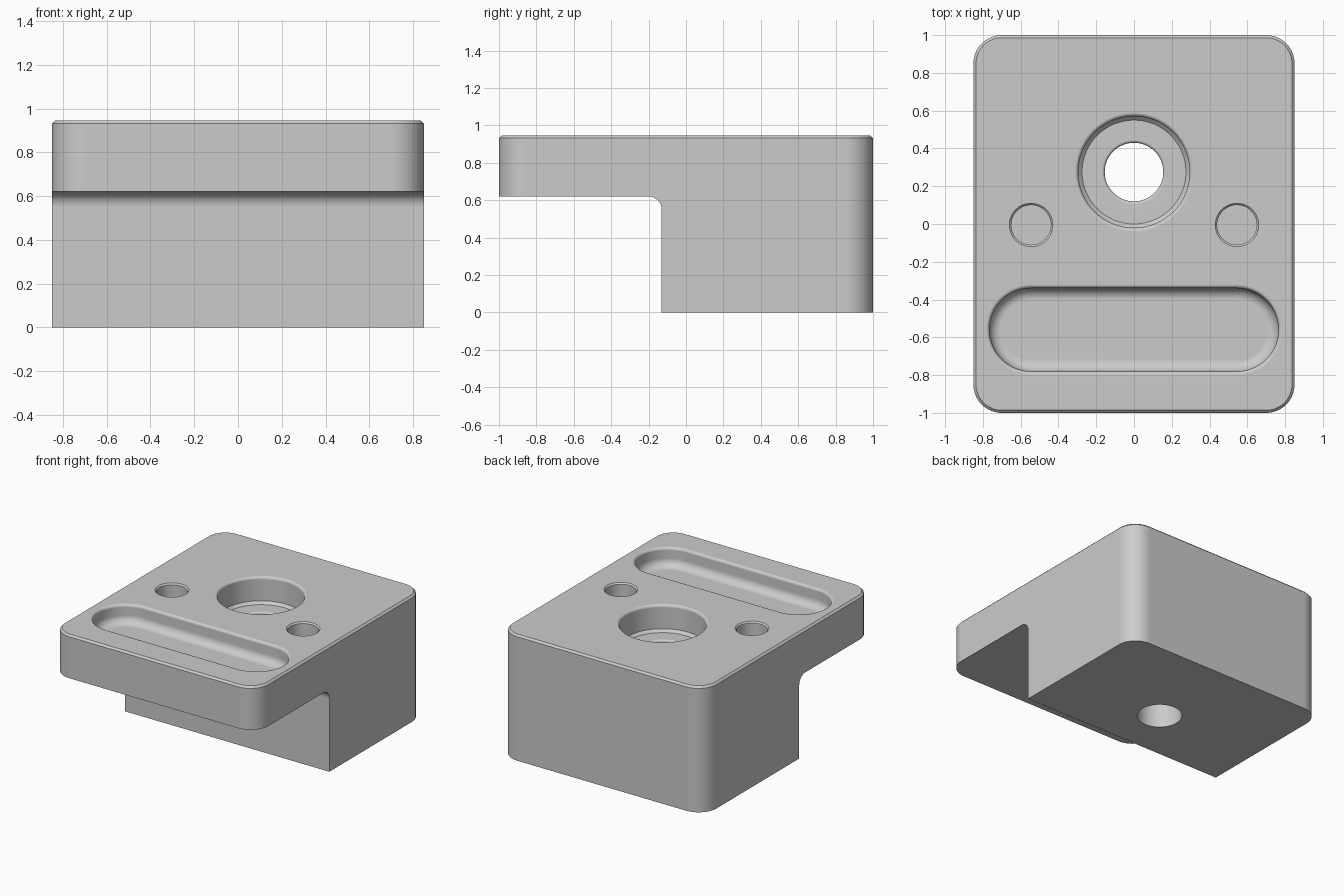
import bpy
import bmesh
from math import sin, cos, pi

TOP = 0.945
HALF_X, HALF_Y = 0.85, 1.0

if "Cube" in bpy.data.objects:
    bpy.data.objects.remove(bpy.data.objects["Cube"], do_unlink=True)

# Single material
grey = bpy.data.materials.new("light grey")
grey.use_nodes = True
colour = (0.6, 0.6, 0.6, 1)
grey.diffuse_color = colour
grey.node_tree.nodes["Principled BSDF"].inputs["Base Color"].default_value = colour


def make_object(name, bm):
    bmesh.ops.recalc_face_normals(bm, faces=bm.faces)
    mesh = bpy.data.meshes.new(name)
    bm.to_mesh(mesh)
    bm.free()
    mesh.materials.append(grey)
    obj = bpy.data.objects.new(name, mesh)
    bpy.context.collection.objects.link(obj)
    return obj


def outline(hx, hy, r, steps=16):
    """Rounded outline: a core rectangle hx, hy grown by radius r."""
    corners = [(1, 1), (-1, 1), (-1, -1), (1, -1)]
    return [(sx * hx + r * cos((q + i / steps) * pi / 2),
             sy * hy + r * sin((q + i / steps) * pi / 2))
            for q, (sx, sy) in enumerate(corners) for i in range(steps + 1)]


def loft(name, profile, hx=0, hy=0, centre=(0, 0)):
    """Closed solid through rounded outlines given as (radius, z) pairs."""
    bm = bmesh.new()
    rings = [[bm.verts.new((centre[0] + x, centre[1] + y, z)) for x, y in outline(hx, hy, r)]
             for r, z in profile]
    n = len(rings[0])
    for a, b in zip(rings, rings[1:]):
        for i in range(n):
            j = (i + 1) % n
            bm.faces.new((a[i], a[j], b[j], b[i]))
    bm.faces.new(rings[0])
    bm.faces.new(rings[-1])
    bmesh.ops.remove_doubles(bm, verts=bm.verts, dist=1e-5)
    return make_object(name, bm)


def rim(r, f, z, steps=6):
    """Rounded edge leading from a flat at height z into a wall of radius r."""
    return [(r + f - f * sin(t), z - f + f * cos(t))
            for t in (i / steps * pi / 2 for i in range(steps + 1))]


def floor_fillet(r, f, z, steps=8):
    """Rounded transition from a wall of radius r to a floor at height z."""
    return [(r - f + f * cos(t), z + f - f * sin(t))
            for t in (i / steps * pi / 2 for i in range(steps + 1))]


# Body block with rounded corners and a bevelled top edge
corner, bevel = 0.15, 0.014
body = loft("clamp_block",
            [(corner, 0), (corner, TOP - bevel), (corner - bevel, TOP)],
            HALF_X - corner, HALF_Y - corner)

# Undercut below the front overhang, with a filleted inner corner
wall_y, ceiling, fillet = -0.13, 0.62, 0.07
section = [(-1.2, -0.1), (wall_y, -0.1)]
section += [(wall_y - fillet + fillet * cos(i * pi / 16),
             ceiling - fillet + fillet * sin(i * pi / 16)) for i in range(9)]
section.append((-1.2, ceiling))
bm = bmesh.new()
side = bm.faces.new([bm.verts.new((-1, y, z)) for y, z in section])
extruded = bmesh.ops.extrude_face_region(bm, geom=[side])["geom"]
bmesh.ops.translate(bm, vec=(2, 0, 0),
                    verts=[v for v in extruded if isinstance(v, bmesh.types.BMVert)])
cutters = [make_object("undercut_cutter", bm)]

# Long slot pocket near the front
slot_r, slot_floor = 0.22, TOP - 0.14
cutters.append(loft("slot_cutter",
                    [(slot_r + 0.02, TOP + 0.05)] + rim(slot_r, 0.02, TOP)
                    + floor_fillet(slot_r, 0.06, slot_floor),
                    hx=0.545, centre=(0, -0.56)))

# Counterbored through hole
bore_floor = TOP - 0.2
cutters.append(loft("bore_cutter",
                    [(0.315, TOP + 0.05)] + rim(0.295, 0.02, TOP)
                    + [(0.295, bore_floor + 0.02), (0.275, bore_floor)]
                    + rim(0.155, 0.015, bore_floor) + [(0.155, -0.1)],
                    centre=(0, 0.275)))

# Pair of blind holes with chamfered rims
for name, s in (("left", 1), ("right", -1)):
    cutters.append(loft(name + "_hole_cutter",
                        [(0.135, TOP + 0.02), (0.105, TOP - 0.01), (0.105, TOP - 0.12)],
                        centre=(s * 0.545, -0.005)))

# Cut everything out of the body
bpy.context.view_layer.objects.active = body
for cutter in cutters:
    mod = body.modifiers.new(cutter.name, 'BOOLEAN')
    mod.operation = 'DIFFERENCE'
    mod.solver = 'EXACT'
    mod.object = cutter
    bpy.ops.object.modifier_apply(modifier=mod.name)
    bpy.data.objects.remove(cutter, do_unlink=True)

# Smooth the rounded walls and keep the flats flat
for obj in bpy.context.selected_objects:
    obj.select_set(False)
body.select_set(True)
bpy.ops.object.shade_smooth_by_angle(angle=pi / 6)
weighted = body.modifiers.new("weighted_normals", 'WEIGHTED_NORMAL')
weighted.keep_sharp = True
